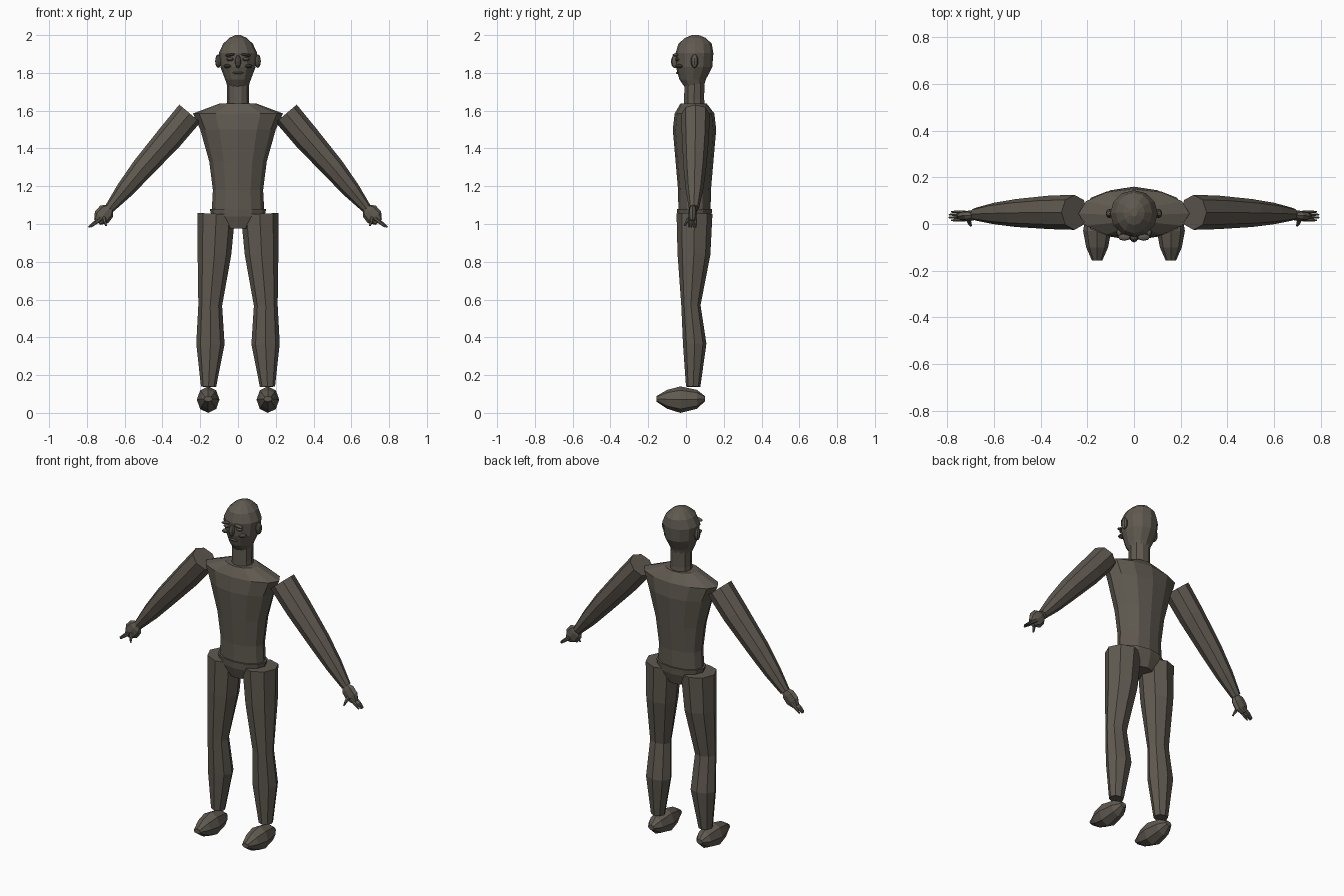
import bpy, bmesh, math
from mathutils import Vector

if "Cube" in bpy.data.objects:
    bpy.data.objects.remove(bpy.data.objects["Cube"])

COLOUR = (0.115, 0.1, 0.08, 1)
clay = bpy.data.materials.new("dark taupe")
clay.use_nodes = True
clay.diffuse_color = COLOUR
bsdf = clay.node_tree.nodes["Principled BSDF"]
bsdf.inputs["Base Color"].default_value = COLOUR
bsdf.inputs["Roughness"].default_value = 0.9


def finish(name, bm):
    bmesh.ops.recalc_face_normals(bm, faces=bm.faces)
    mesh = bpy.data.meshes.new(name)
    bm.to_mesh(mesh)
    bm.free()
    mesh.materials.append(clay)
    obj = bpy.data.objects.new(name, mesh)
    bpy.context.collection.objects.link(obj)
    return obj


def loft(name, rings, sides=8, axis=None, side=1):
    """Skin elliptical rings (centre, width radius, depth radius) along a path.
    Rings are square to the path unless a fixed axis is given."""
    bm = bmesh.new()
    loops = []
    centres = [Vector((x * side, y, z)) for (x, y, z), _, _ in rings]
    for i, (_, ra, rb) in enumerate(rings):
        ahead = centres[min(i + 1, len(rings) - 1)] - centres[max(i - 1, 0)]
        t = (Vector(axis) if axis else ahead).normalized()
        depth = Vector((0, 0, 1)) if abs(t.y) > 0.9 else Vector((0, 1, 0))
        width = depth.cross(t).normalized()
        depth = t.cross(width)
        loop = []
        for k in range(sides):
            a = math.tau * k / sides
            loop.append(bm.verts.new(centres[i] + width * ra * math.cos(a)
                                     + depth * rb * math.sin(a)))
        loops.append(loop)
    for lo, hi in zip(loops, loops[1:]):
        for k in range(sides):
            n = (k + 1) % sides
            bm.faces.new((lo[k], lo[n], hi[n], hi[k]))
    bm.faces.new(loops[0])
    bm.faces.new(loops[-1])
    return finish(name, bm)


def blob(name, centre, size, tilt=0):
    """Low-poly ellipsoid."""
    bm = bmesh.new()
    bmesh.ops.create_uvsphere(bm, u_segments=8, v_segments=6, radius=1)
    obj = finish(name, bm)
    obj.location, obj.scale, obj.rotation_euler = centre, size, (0, tilt, 0)
    return obj


UP = (0, 0, 1)

# Trunk: chest, hips and neck
loft("torso", [((0, .045, 1.05), .14, .085), ((0, .045, 1.18), .133, .087),
               ((0, .045, 1.33), .152, .1), ((0, .045, 1.5), .2, .115),
               ((0, .045, 1.585), .238, .105), ((0, .04, 1.637), .1, .07)], 12, UP)
loft("hips", [((0, .045, .975), .07, .07), ((0, .045, 1.04), .14, .09),
              ((0, .045, 1.08), .15, .093)], 12, UP)
loft("neck", [((0, .045, 1.6), .063, .06), ((0, .043, 1.66), .058, .056),
              ((0, .045, 1.76), .06, .055)], 10, UP)

# Head with jaw and crown
loft("head", [((0, .045, 1.715), .05, .045), ((0, .035, 1.765), .068, .07),
              ((0, .043, 1.83), .093, .096), ((0, .045, 1.905), .102, .1),
              ((0, .048, 1.955), .078, .088), ((0, .05, 1.985), .046, .055),
              ((0, .05, 2.0), .015, .018)], 12, UP)

# Face down the middle
blob("nose", (0, -.058, 1.86), (.016, .022, .035))
blob("mouth", (0, -.045, 1.8), (.03, .008, .006))

for side, label in ((1, "left"), (-1, "right")):
    # Face parts on each side
    blob(label + "_ear", (.105 * side, .045, 1.862), (.016, .02, .036))
    blob(label + "_eye", (.042 * side, -.046, 1.872), (.02, .013, .009))
    blob(label + "_brow", (.042 * side, -.056, 1.895), (.027, .016, .007), .15 * side)
    blob(label + "_cheek", (.055 * side, -.035, 1.836), (.022, .022, .01))

    # Arm from open shoulder to wrist
    loft(label + "_arm", [((.255, .05, 1.585), .073, .075), ((.36, .05, 1.46), .071, .072),
                          ((.505, .047, 1.295), .06, .06), ((.6, .045, 1.18), .047, .046),
                          ((.68, .042, 1.083), .027, .027)], 8, side=side)

    # Hand with four fingers and a thumb
    loft(label + "_palm", [((.675, .038, 1.09), .02, .012), ((.695, .036, 1.068), .045, .022),
                           ((.722, .034, 1.036), .047, .022),
                           ((.745, .034, 1.01), .022, .015)], 8, side=side)
    for i in range(4):
        y = .016 + .012 * i
        reach = .01 * abs(i - 1.5)
        loft(label + "_finger_%d" % (i + 1),
             [((.725, y, 1.028), .01, .007), ((.765 - reach / 2, y, 1.004), .009, .007),
              ((.797 - reach, y, .983), .004, .004)], 6, side=side)
    loft(label + "_thumb", [((.71, .022, 1.035), .011, .01), ((.705, .004, 1.012), .009, .009),
                            ((.698, -.008, .99), .004, .004)], 6, side=side)

    # Leg from hip to ankle
    loft(label + "_leg", [((.115, .045, 1.053), .1, .095), ((.125, .042, .84), .089, .087),
                          ((.147, .026, .57), .063, .051), ((.146, .046, .365), .075, .062),
                          ((.156, .038, .138), .04, .038)], 8, side=side)

    # Foot, skinned from heel to toe
    loft(label + "_foot", [((.158, .1, .075), .02, .014), ((.158, .058, .072), .047, .05),
                           ((.158, -.03, .07), .06, .07), ((.158, -.1, .072), .047, .05),
                           ((.158, -.157, .074), .022, .014)], 8, (0, -1, 0), side)
